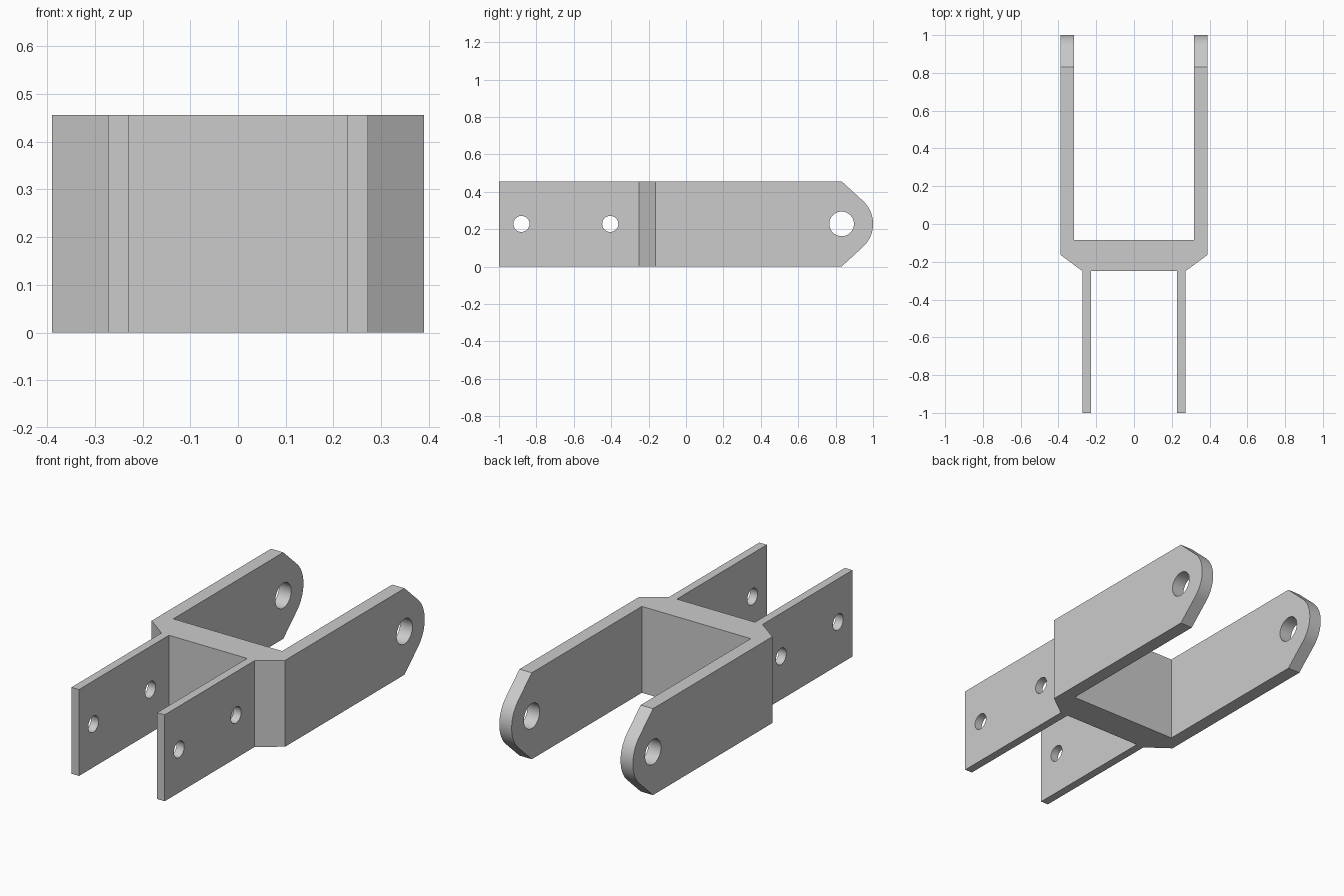
import bpy, bmesh, math
from mathutils import Vector

cube = bpy.data.objects.get("Cube")
if cube:
    bpy.data.objects.remove(cube, do_unlink=True)

HEIGHT = 0.456
MID = HEIGHT / 2
PIVOT_Y = 0.832

steel = bpy.data.materials.new("light_grey_metal")
steel.use_nodes = True
steel.diffuse_color = (0.6, 0.6, 0.6, 1)
steel.node_tree.nodes["Principled BSDF"].inputs["Base Color"].default_value = (0.6, 0.6, 0.6, 1)


def prism(name, points, sweep):
    """Extrude a closed outline along a vector into a solid."""
    bm = bmesh.new()
    face = bm.faces.new([bm.verts.new(p) for p in points])
    top = bmesh.ops.extrude_face_region(bm, geom=[face])["geom"]
    verts = [v for v in top if isinstance(v, bmesh.types.BMVert)]
    bmesh.ops.translate(bm, verts=verts, vec=Vector(sweep))
    bmesh.ops.recalc_face_normals(bm, faces=bm.faces)
    mesh = bpy.data.meshes.new(name)
    bm.to_mesh(mesh)
    bm.free()
    mesh.materials.append(steel)
    obj = bpy.data.objects.new(name, mesh)
    bpy.context.scene.collection.objects.link(obj)
    return obj


def arc(y, z, radius, start, end, steps):
    angles = [start + (end - start) * i / steps for i in range(steps + 1)]
    return [(y + radius * math.cos(a), z + radius * math.sin(a)) for a in angles]


def side_cutter(name, outline):
    """Prism running through the whole width along x."""
    return prism(name, [(-0.6, y, z) for y, z in outline], (1.2, 0, 0))


# Plan outline: wide rear fork, chamfered web, narrow front plates
half = [(0.228, -0.25), (0.228, -1), (0.272, -1), (0.272, -0.25),
        (0.39, -0.163), (0.39, 1), (0.318, 1), (0.318, -0.086)]
plan = half + [(-x, y) for x, y in reversed(half)]
bracket = prism("fork_bracket", [(x, y, 0) for x, y in plan], (0, 0, HEIGHT))

# Side outline: fork tips taper along tangents into a round end
tip_radius = 1 - PIVOT_Y
spread = math.pi / 2 - math.acos(tip_radius / MID)
tip = arc(PIVOT_Y, MID, tip_radius, -spread, spread, 24)
side = ([(-1.2, -0.1), (PIVOT_Y - 0.1, -0.1), (PIVOT_Y, 0)] + tip
        + [(PIVOT_Y, HEIGHT), (PIVOT_Y - 0.1, HEIGHT + 0.1), (-1.2, HEIGHT + 0.1)])
cuts = [(side_cutter("tip_shape_cutter", side), 'INTERSECT')]

# Pivot holes in the fork and bolt holes in the plates
for name, y, radius in (("pivot", PIVOT_Y, 0.066), ("rear_bolt", -0.405, 0.043), ("front_bolt", -0.88, 0.043)):
    ring = arc(y, MID, radius, 0, math.tau, 32)[:-1]
    cuts.append((side_cutter(name + "_hole_cutter", ring), 'DIFFERENCE'))

bpy.ops.object.select_all(action='DESELECT')
bpy.context.view_layer.objects.active = bracket
bracket.select_set(True)
for cutter, operation in cuts:
    mod = bracket.modifiers.new(cutter.name, 'BOOLEAN')
    mod.operation = operation
    mod.solver = 'EXACT'
    mod.object = cutter
    bpy.ops.object.modifier_apply(modifier=mod.name)
    bpy.data.objects.remove(cutter, do_unlink=True)

bpy.ops.object.shade_smooth_by_angle(angle=math.radians(30))
